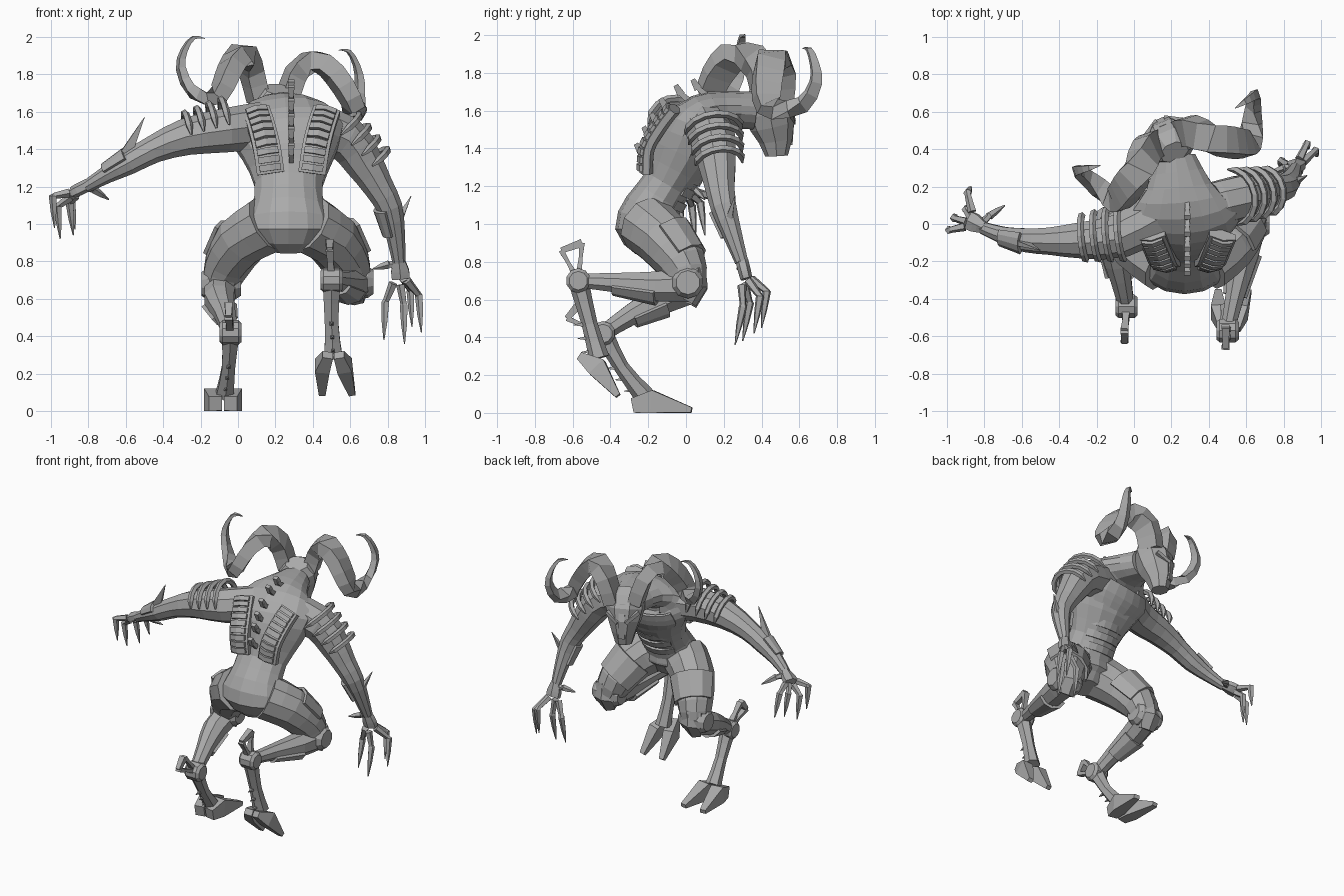
import bpy, bmesh, math
from mathutils import Vector

cube = bpy.data.objects.get("Cube")
if cube:
    bpy.data.objects.remove(cube, do_unlink=True)

grey = bpy.data.materials.new("stone grey")
grey.use_nodes = True
colour = (.4, .4, .4, 1)
grey.diffuse_color = colour
grey.node_tree.nodes["Principled BSDF"].inputs["Base Color"].default_value = colour

X, Y, Z = Vector((1, 0, 0)), Vector((0, 1, 0)), Vector((0, 0, 1))


def add_object(name, bm):
    bmesh.ops.recalc_face_normals(bm, faces=bm.faces)
    mesh = bpy.data.meshes.new(name)
    bm.to_mesh(mesh)
    bm.free()
    mesh.materials.append(grey)
    obj = bpy.data.objects.new(name, mesh)
    bpy.context.collection.objects.link(obj)
    return obj


def refine(rows, detail):
    """Insert Catmull-Rom samples between the control rows."""
    rows = [Vector(r) for r in rows]
    ext = [rows[0] * 2 - rows[1]] + rows + [rows[-1] * 2 - rows[-2]]
    out = []
    for a, b, c, d in zip(ext, ext[1:], ext[2:], ext[3:]):
        for k in range(detail):
            t = k / detail
            out.append((b * 2 + (c - a) * t + (a * 2 - b * 5 + c * 4 - d) * t ** 2
                        + (b * 3 - a - c * 3 + d) * t ** 3) / 2)
    return out + [rows[-1]]


def loft(name, rows, sides=8, side=X, detail=2, arc=None, thick=.02):
    """Skin sections (x, y, z, half width, half depth); arc gives an open armour shell."""
    rows = refine([tuple(r) + (r[-1],) * (5 - len(r)) for r in rows], detail)
    points = [Vector(r[:3]) for r in rows]
    start, end = arc or (0, 360)
    count = sides + 1 if arc else sides
    bm = bmesh.new()
    rings = []
    for i, (p, row) in enumerate(zip(points, rows)):
        t = (points[min(i + 1, len(points) - 1)] - points[max(i - 1, 0)]).normalized()
        s = (side - t * side.dot(t)).normalized()
        u = t.cross(s)
        ring = []
        for k in range(count):
            angle = math.radians(start + (end - start) * (k + (0 if arc else .5)) / sides)
            offset = s * math.cos(angle) * max(row[3], .002) + u * math.sin(angle) * max(row[4], .002)
            ring.append(bm.verts.new(p + offset))
        rings.append(ring)
    for low, high in zip(rings, rings[1:]):
        for k in range(sides):
            n = (k + 1) % count
            bm.faces.new((low[k], low[n], high[n], high[k]))
    if not arc:
        bm.faces.new(rings[0])
        bm.faces.new(rings[-1])
    obj = add_object(name, bm)
    if arc:
        solid = obj.modifiers.new("thickness", 'SOLIDIFY')
        solid.thickness = thick
        solid.offset = 0


def spike(name, base, tip, width, depth, flare=0):
    loft(name, [(*base, width, depth), (*tip, flare, depth * .6 if flare else 0)], 4, detail=1)


def disc(name, centre, radius, width):
    """Short drum whose axle runs sideways."""
    loft(name, [(*(Vector(centre) + X * k * width), radius * (1 if abs(k) < 1 else .75))
                for k in (-1, -.7, .7, 1)], 10, side=Y, detail=1)


# torso, from crotch to neck
loft("torso", [(.27, -.19, .86, .1, .08), (.27, -.21, .97, .24, .165), (.27, -.18, 1.08, .2, .15),
               (.27, -.1, 1.21, .185, .13), (.27, -.02, 1.36, .25, .17), (.26, .04, 1.49, .31, .17),
               (.25, .1, 1.575, .27, .125), (.24, .2, 1.605, .18, .1), (.22, .36, 1.6, .11, .1)], 14)

# chest plate and belly bands, shells on the forward side
loft("chest_plate", [(.27, 0, 1.4, .24, .16), (.26, .05, 1.48, .29, .175), (.25, .1, 1.55, .26, .15)],
     8, arc=(30, 150))
for k in range(3):
    z = 1.12 + k * .07
    y = -.16 + k * .045
    loft("belly_band", [(.27, y, z, .17, .145), (.27, y + .02, z + .045, .17, .15)],
         6, arc=(40, 140), detail=1)

# framed rib strips on either side of the spine
for flip in (-1, 1):
    strip = refine([(.11, -.21, 1.27), (.13, -.2, 1.4), (.16, -.13, 1.52), (.19, -.06, 1.61)], 3)
    path = [(.285 + flip * p.x, p.y, p.z) for p in strip]
    loft("rib_strip_frame", [(*p, .085, .035) for p in path], 6, detail=1)
    for a, b in zip(path, path[1:]):
        a, b = Vector(a), Vector(b)
        out = Vector((0, -.02, .01))
        loft("back_rib", [(*(a.lerp(b, k) + out), .066, .032) for k in (.1, .88)], 6, detail=1)

# flared spine spikes
for y, z in ((-.19, 1.34), (-.15, 1.43), (-.11, 1.5), (-.06, 1.58), (.02, 1.65), (.11, 1.68)):
    spike("spine_spike", (.285, y, z), (.285, y - .06, z + .05), .016, .025, .022)
    spike("spine_spike_tip", (.285, y - .045, z + .035), (.285, y - .075, z + .085), .016, .03, .024)


# head, turned toward the right side
def head_point(lateral, forward, z):
    return (.2 + .92 * lateral - .39 * forward, .42 + .39 * lateral + .92 * forward, z - .08 * lateral)


ACROSS = Vector((.92, .39, 0))
loft("head", [(*head_point(0, f, z), w, d) for f, z, w, d in (
    (-.04, 1.72, .08, .06), (-.01, 1.67, .13, .11), (.02, 1.6, .135, .13), (.04, 1.52, .115, .12),
    (.06, 1.44, .085, .09), (.065, 1.36, .06, .06))], 8, side=ACROSS, detail=1)
loft("nose_ridge", [(*head_point(0, f, z), .03, .025) for f, z in ((.1, 1.66), (.14, 1.55), (.13, 1.42))],
     4, side=ACROSS, detail=1)
for s in (-1, 1):
    loft("brow", [(*head_point(s * a, f, z), .018) for a, f, z in ((.025, .15, 1.54), (.11, .1, 1.6))],
         4, side=Z, detail=1)
    # curled ram horn with a broad four-sided section
    loft("horn", [(*head_point(s * a, f, z), w, w * .65) for a, f, z, w in (
        (.08, .04, 1.65, .1), (.13, .03, 1.81, .105), (.21, -.05, 1.89, .105), (.3, -.11, 1.82, .105),
        (.37, -.15, 1.7, .095), (.41, -.12, 1.64, .08), (.48, .01, 1.67, .055), (.52, .07, 1.79, .042),
        (.5, .07, 1.89, .03), (.45, .06, 1.96, .02), (.39, .05, 1.96, .003))],
         4, side=Vector((-.3, .95, 0)))

# arms
arms = {
    "right": [(.16, .06, 1.53, .13), (-.07, -.06, 1.5, .12), (-.28, -.085, 1.465, .1), (-.45, -.09, 1.4, .075),
              (-.58, -.085, 1.33, .066), (-.7, -.06, 1.265, .048), (-.81, -.02, 1.2, .034)],
    "left": [(.36, .08, 1.53, .13), (.57, .14, 1.46, .125), (.67, .165, 1.33, .105), (.75, .18, 1.2, .082),
             (.81, .2, 1.09, .07), (.84, .245, .95, .053), (.86, .295, .8, .036)]}
for which, rows in arms.items():
    loft(which + "_arm", rows, 9, side=Y)
    loft(which + "_forearm_guard", [(*r[:3], r[3] * 1.14) for r in rows[4:6]], 4, side=Y, arc=(200, 300))

spike("right_elbow_fin", (-.6, -.1, 1.37), (-.5, -.14, 1.57), .045, .02)
spike("left_elbow_fin", (.85, .22, 1.0), (.925, .26, 1.15), .03, .03)


# shoulder ribs arching over each upper arm
def shoulder_ribs(name, first, last, axis, outward, radius):
    axis = Vector(axis).normalized()
    outward = Vector(outward)
    outward = (outward - axis * outward.dot(axis)).normalized()
    around = axis.cross(outward)
    for k in range(4):
        centre = Vector(first).lerp(Vector(last), k / 3)
        rows = []
        for step in range(-4, 5):
            angle = step * .4
            p = centre + (outward * math.cos(angle) + around * math.sin(angle)) * (radius - k * .008)
            rows.append((*p, .02 if abs(step) < 4 else .006))
        loft(name, rows, 5, side=axis, detail=1)


shoulder_ribs("left_shoulder_rib", (.53, .145, 1.49), (.7, .175, 1.32), (.6, .15, -.75), (.8, .1, .6), .15)
shoulder_ribs("right_shoulder_rib", (-.06, -.05, 1.52), (-.26, -.075, 1.47), (-1, -.1, -.2), (0, .1, 1), .15)


# hands with long clawed fingers that fan out at the knuckles
def hand(name, wrist, palm, tips, thumb, bulge):
    wrist, palm, bulge = Vector(wrist), Vector(palm), Vector(bulge)
    tips = [Vector(t) for t in tips]
    centre = sum(tips, Vector()) / len(tips)
    loft(name + "_palm", [(*wrist, .034), (*wrist.lerp(palm, .6), .055, .034), (*palm, .055, .032)],
         6, side=Y if name == "right" else X)
    fingers = [(palm.lerp(t, .06) + (t - centre) * .3, t, bulge + (t - centre) * .25) for t in tips]
    fingers.append((wrist.lerp(palm, .3), Vector(thumb), bulge * .3))
    for base, tip, lift in fingers:
        knuckle = base.lerp(tip, .45) + lift
        loft(name + "_finger", [(*base, .025), (*base.lerp(knuckle, .9), .018), (*knuckle, .023),
                                (*knuckle.lerp(tip, .5), .017), (*tip, .003)], 5, detail=1)


hand("right", (-.8, -.02, 1.21), (-.88, .02, 1.17),
     [(-.95, .05, .92), (-.88, .1, .94), (-.98, -.02, .98), (-.87, .2, .97)], (-.69, .1, 1.13), (-.035, .01, .06))
hand("left", (.86, .295, .81), (.87, .32, .71),
     [(.78, .3, .38), (.89, .26, .36), (.98, .36, .42), (.93, .4, .45)], (.72, .27, .76), (.01, .04, .04))


# digitigrade legs: thigh, shank, lower leg, hock drum and hook, split hoof
def leg(name, thigh, shank, lower, hook, toes):
    loft(name + "_thigh", thigh, 10, side=X)
    loft(name + "_thigh_plate", [(*r[:3], r[3] * 1.07) for r in thigh[1:3]], 5, arc=(190, 350))
    loft(name + "_shank", shank, 8, side=X)
    loft(name + "_shank_guard", [(*r[:3], r[3] * 1.1) for r in shank[1:3]], 4, arc=(200, 340))
    loft(name + "_lower_leg", lower, 6, side=X)
    knee, hock = Vector(thigh[-1][:3]), Vector(lower[0][:3])
    disc(name + "_knee_cap", knee, .085, .105)
    loft(name + "_knee_guard", [(*(knee + Vector((0, .01, .06))), .09, .09),
                                (*(knee + Vector((0, .045, -.02))), .1, .06),
                                (*(knee + Vector((0, 0, -.1))), .06, .05)], 6, detail=1)
    disc(name + "_hock", hock, .066, .06)
    hook = [Vector(h) for h in hook]
    for tip in hook:
        loft(name + "_hock_prong", [(*hock, .035, .025), (*hock.lerp(tip, .6), .022, .014),
                                    (*tip, .03, .02)], 4, detail=1)
    loft(name + "_hock_bar", [(*hook[0], .022), (*hook[1], .03)], 4, detail=1)
    for k in range(3):
        p = Vector(lower[1][:3]).lerp(Vector(lower[2][:3]), k * .4)
        spike(name + "_leg_stud", p, p + Vector((0, -.085, -.005)), .025, .025)
    for toe in toes:
        loft(name + "_toe", toe, 4, detail=1)


leg("left",
    [(.38, -.21, 1.0, .16), (.5, -.12, .92, .15), (.58, -.02, .79, .13), (.62, .01, .69, .1)],
    [(.62, .03, .68, .1), (.59, -.15, .67, .085), (.54, -.38, .69, .055), (.5, -.57, .7, .04)],
    [(.5, -.57, .7, .055), (.5, -.51, .47, .042), (.51, -.46, .29, .055)],
    [(.49, -.66, .86), (.49, -.55, .9)],
    [[(.51 + s * .03, -.56, .3, .04, .03), (.51 + s * .06, -.47, .24, .055, .075),
      (.53 + s * .08, -.36, .09, .025, .02)] for s in (-1, 1)])
leg("right",
    [(.16, -.21, 1.0, .16), (.02, -.12, .91, .145), (-.06, -.02, .78, .125), (-.09, .01, .68, .1)],
    [(-.09, .02, .66, .09), (-.1, -.13, .6, .085), (-.07, -.29, .52, .06), (-.04, -.44, .42, .045)],
    [(-.04, -.44, .42, .055), (-.05, -.34, .24, .04), (-.07, -.22, .09, .055)],
    [(-.05, -.63, .5), (-.05, -.57, .57)],
    [[(-.08 + s * .04, -.28, .04, .05, .055), (-.08 + s * .055, -.18, .06, .065, .085),
      (-.08 + s * .08, .03, .015, .03, .02)] for s in (-1, 1)])
